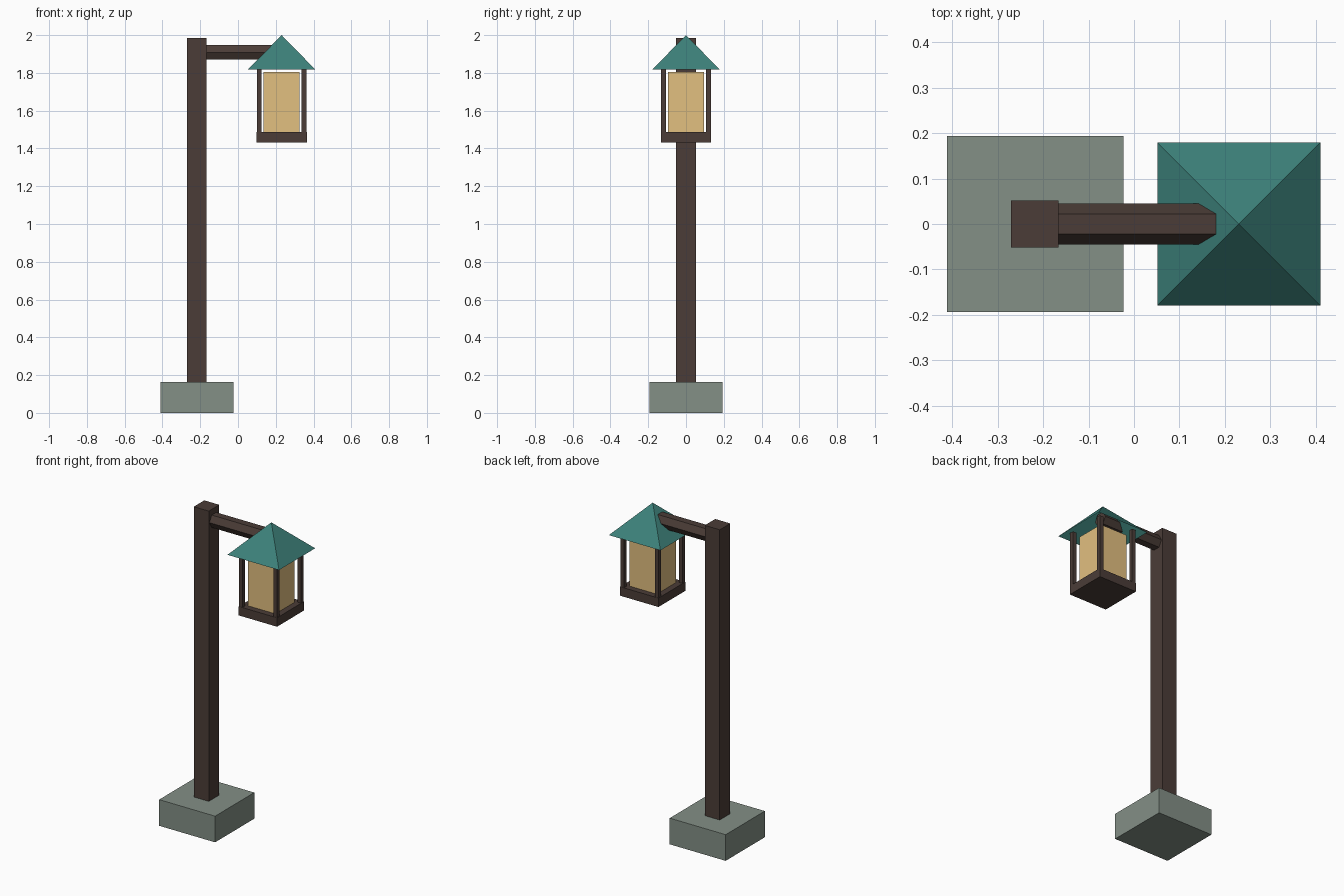
import bpy, math

if "Cube" in bpy.data.objects:
    bpy.data.objects.remove(bpy.data.objects["Cube"])

LX = 0.231  # lantern axis


def mat(name, rgb):
    m = bpy.data.materials.new(name)
    m.diffuse_color = [(c / 255) ** 2.2 for c in rgb] + [1]
    m.use_nodes = True
    m.node_tree.nodes["Principled BSDF"].inputs["Base Color"].default_value = m.diffuse_color
    return m


WOOD = mat("dark_wood", (76, 63, 58))
STONE = mat("stone", (130, 142, 133))
TEAL = mat("teal_roof", (63, 128, 121))
GLASS = mat("warm_glass", (225, 190, 127))


def finish(name, m):
    o = bpy.context.object
    o.name = name
    o.data.materials.append(m)
    bpy.ops.object.transform_apply(location=False, rotation=True, scale=True)
    return o


def box(name, x, y, z0, z1, w, m):
    bpy.ops.mesh.primitive_cube_add(size=1, location=(x, y, (z0 + z1) / 2))
    bpy.context.object.scale = (w, w, z1 - z0)
    return finish(name, m)


# footing and post
box("footing", -0.217, 0, 0, 0.164, 0.388, STONE)
box("post", -0.2185, 0, 0.15, 1.984, 0.104, WOOD)

# hexagonal arm, flat side up
x0, x1 = -0.19, 0.25
bpy.ops.mesh.primitive_cylinder_add(vertices=6, radius=0.045, depth=x1 - x0,
                                    location=((x0 + x1) / 2, 0, 1.909))
arm = bpy.context.object
for v in arm.data.vertices:  # lay along x, hexagon points to the sides
    x, y, z = v.co
    v.co = (z, y, -x)
finish("arm", WOOD)

# lantern tray, glass and corner bars
box("lantern_tray", LX, 0, 1.432, 1.488, 0.266, WOOD)
box("lantern_glass", LX, 0, 1.48, 1.805, 0.19, GLASS)
for i, (sx, sy) in enumerate([(-1, -1), (1, -1), (1, 1), (-1, 1)]):
    box(f"lantern_bar_{i + 1}", LX + sx * 0.119, sy * 0.119, 1.47, 1.835, 0.025, WOOD)

# open-bottomed pyramid roof
bpy.ops.mesh.primitive_cone_add(vertices=4, radius1=0.179 * math.sqrt(2), radius2=0,
                                depth=0.183, end_fill_type='NOTHING',
                                location=(LX, 0, 2 - 0.183 / 2),
                                rotation=(0, 0, math.pi / 4))
finish("lantern_roof", TEAL)
